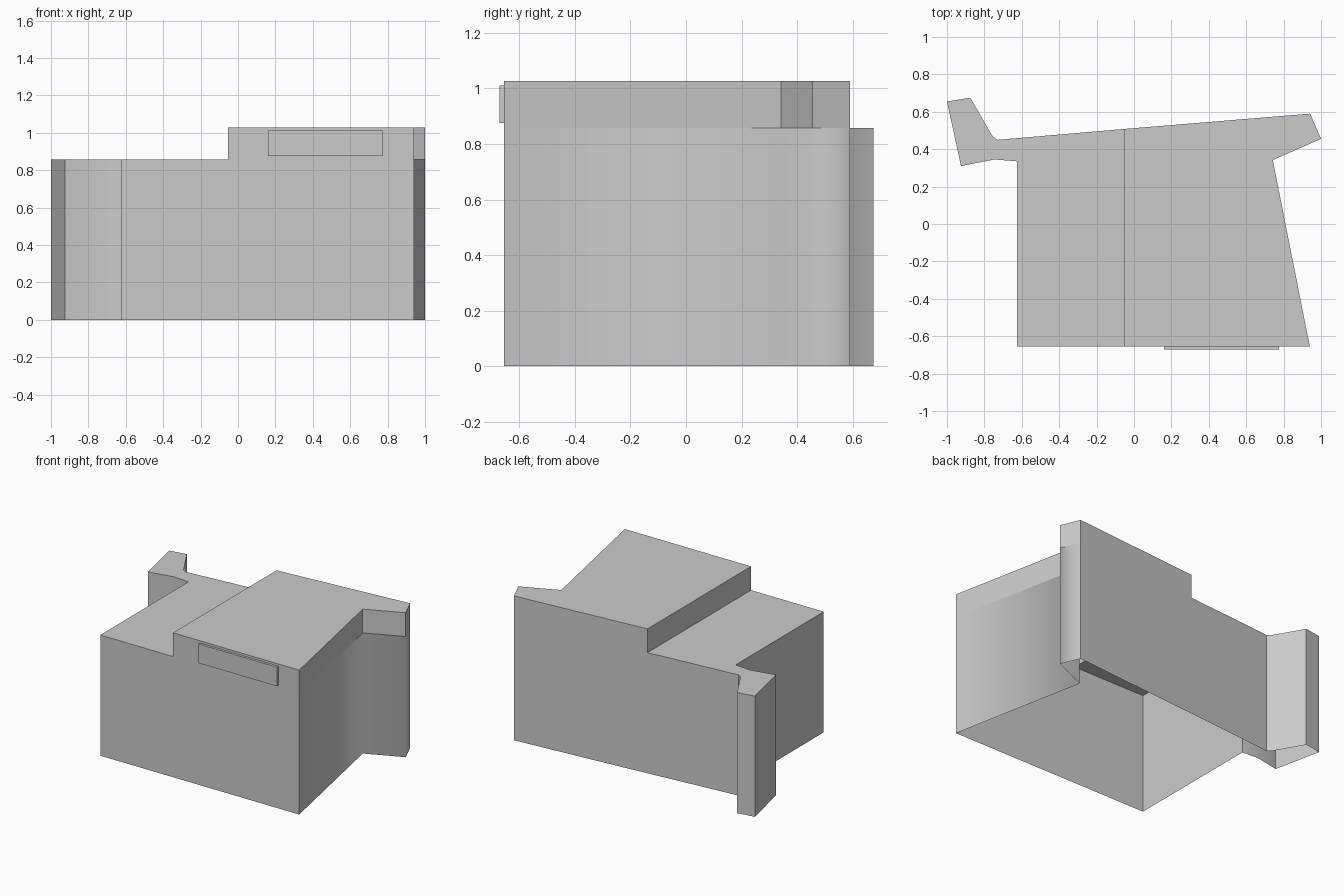
import bpy
import bmesh

if "Cube" in bpy.data.objects:
    bpy.data.objects.remove(bpy.data.objects["Cube"])

LOW, HIGH = 0.858, 1.027

# Counter-clockwise footprint, including the two points where the roof steps up
FOOTPRINT = [
    (-0.625, -0.655), (-0.053, -0.655), (0.94, -0.655), (0.742, 0.342),
    (1.0, 0.455), (0.942, 0.59), (-0.053, 0.508), (-0.73, 0.45),
    (-0.755, 0.467), (-0.875, 0.675), (-1.0, 0.655), (-0.925, 0.31),
    (-0.745, 0.345), (-0.625, 0.335),
]
SOFT = {1, 3, 4, 6, 8, 12}      # corners shaded smooth on the lower walls


def finish(name, bm):
    mesh = bpy.data.meshes.new(name)
    bm.to_mesh(mesh)
    bm.free()
    obj = bpy.data.objects.new(name, mesh)
    bpy.context.collection.objects.link(obj)
    return obj


def open_block(name, outline, z0, z1, roof, soft=(), skip_wall=()):
    """Walls around an outline plus a roof; the underside stays open."""
    bm = bmesh.new()
    low = [bm.verts.new((x, y, z0)) for x, y in outline]
    top = [bm.verts.new((x, y, z1)) for x, y in outline]
    n = len(outline)
    for i in range(n):
        j = (i + 1) % n
        if i not in skip_wall:
            bm.faces.new((low[i], low[j], top[j], top[i]))
    bm.faces.new([top[i] for i in roof])
    for f in bm.faces:
        f.smooth = bool(soft)
    for e in bm.edges:
        e.smooth = False
    for i in soft:
        bm.edges.get((low[i], top[i])).smooth = True
    return finish(name, bm)


# Lower walls with the low roof on the left side
open_block("lower_walls", FOOTPRINT, 0, LOW,
           roof=[0, 1] + list(range(6, 14)), soft=SOFT)

# Raised right-hand part, including the step wall
raised = FOOTPRINT[1:7]
open_block("raised_roof", raised, LOW, HIGH, roof=range(len(raised)))

# Thin panel on the front of the raised part
bpy.ops.mesh.primitive_cube_add(size=1, location=(0.468, -0.6635, 0.943))
panel = bpy.context.object
panel.name = "front_panel"
panel.scale = (0.615, 0.017, 0.136)
